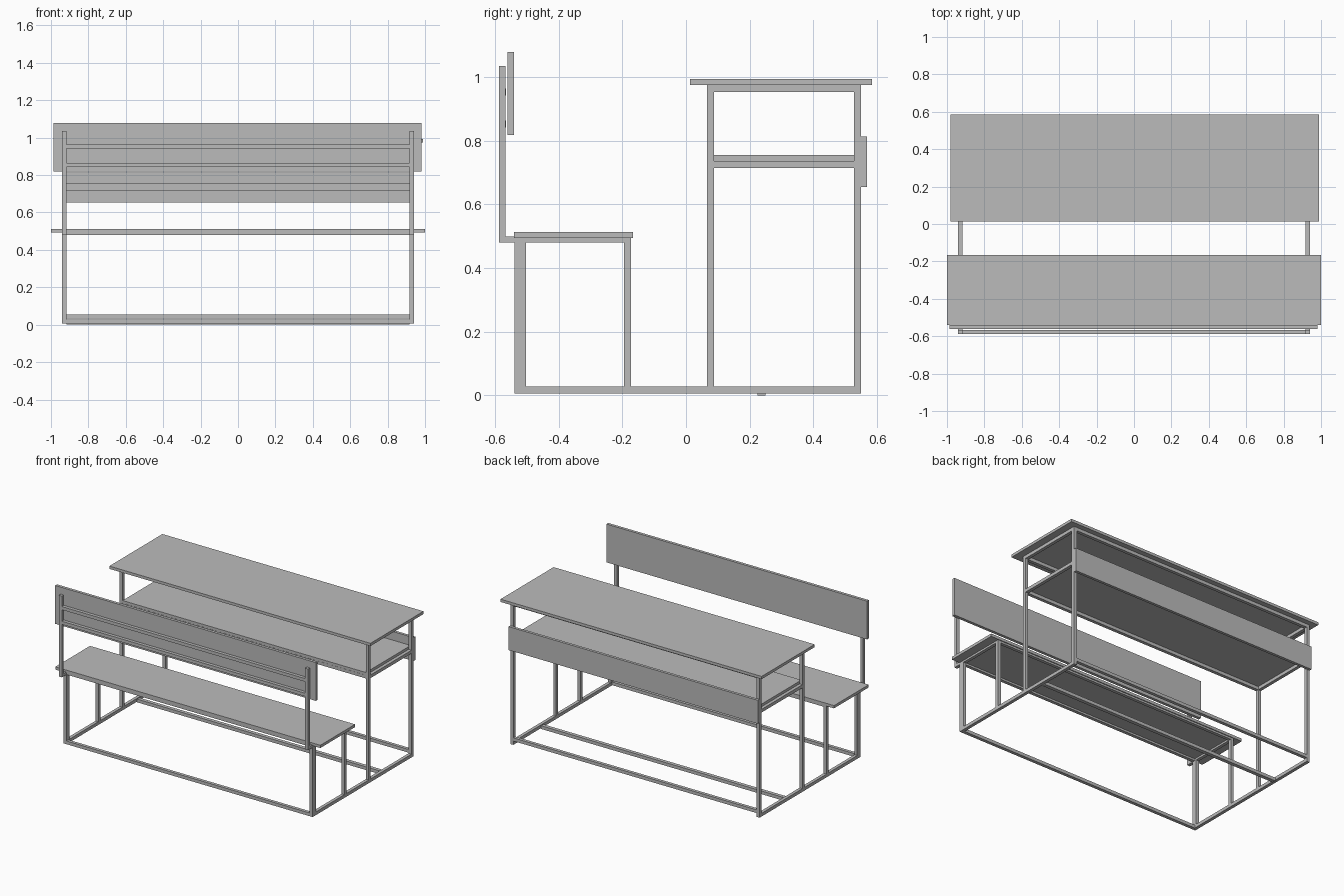
import bpy

cube = bpy.data.objects.get("Cube")
if cube:
    bpy.data.objects.remove(cube, do_unlink=True)

grey = bpy.data.materials.new("plain grey")
grey.use_nodes = True
colour = (0.5, 0.5, 0.5, 1)
grey.diffuse_color = colour
grey.node_tree.nodes["Principled BSDF"].inputs["Base Color"].default_value = colour


def box(name, x, y, z):
    """Box from (low, high) ranges on each axis."""
    bpy.ops.mesh.primitive_cube_add(size=1)
    ob = bpy.context.object
    ob.name = name
    ob.data.materials.append(grey)
    for v in ob.data.vertices:
        v.co = [(a + b) / 2 + c * (b - a) for c, (a, b) in zip(v.co, (x, y, z))]
    return ob


TUBE = 0.022
INNER, OUTER = 0.918, 0.94


def side_pair(name, y, z):
    """The same tube on the left and right frames."""
    box("left_" + name, (INNER, OUTER), y, z)
    box("right_" + name, (-OUTER, -INNER), y, z)


def cross_rail(name, y, z, depth=TUBE):
    """Tube running across between the two side frames."""
    box(name, (-INNER, INNER), (y, y + depth), (z, z + TUBE))


# Boards
box("desk_top", (-0.98, 0.99), (0.013, 0.585), (0.975, 0.994))
box("seat", (-1, 1), (-0.541, -0.167), (0.494, 0.513))
box("backrest", (-0.987, 0.98), (-0.561, -0.541), (0.818, 1.079))
box("shelf", (-INNER, INNER), (0.067, 0.55), (0.737, 0.755))
box("rear_panel", (-OUTER, OUTER), (0.55, 0.569), (0.654, 0.814))

# Side frames
side_pair("base_rail", (-0.538, 0.55), (0.006, 0.028))
side_pair("bench_front_leg", (-0.538, -0.503), (0.028, 0.481))
side_pair("bench_rear_leg", (-0.195, -0.173), (0.028, 0.481))
side_pair("bench_rail", (-0.567, -0.173), (0.481, 0.5))
side_pair("backrest_post", (-0.588, -0.567), (0.481, 1.035))
side_pair("desk_front_leg", (0.066, 0.088), (0.028, 0.975))
side_pair("desk_rear_leg", (0.528, 0.55), (0.028, 0.975))
side_pair("desk_rail", (0.088, 0.528), (0.953, 0.975))
side_pair("shelf_rail", (0.088, 0.528), (0.715, 0.737))

# Cross rails
cross_rail("front_floor_rail", -0.538, 0.006)
cross_rail("middle_floor_rail", 0.225, 0, 0.025)
cross_rail("rear_floor_rail", 0.528, 0.032)
cross_rail("upper_backrest_rail", -0.588, 0.942)
cross_rail("lower_backrest_rail", -0.588, 0.842)
for place, bench_y, desk_y in (("front", -0.538, 0.066), ("rear", -0.195, 0.528)):
    cross_rail(place + "_bench_cross_rail", bench_y, 0.481)
    cross_rail(place + "_desk_cross_rail", desk_y, 0.953)
    cross_rail(place + "_shelf_cross_rail", desk_y, 0.715)
